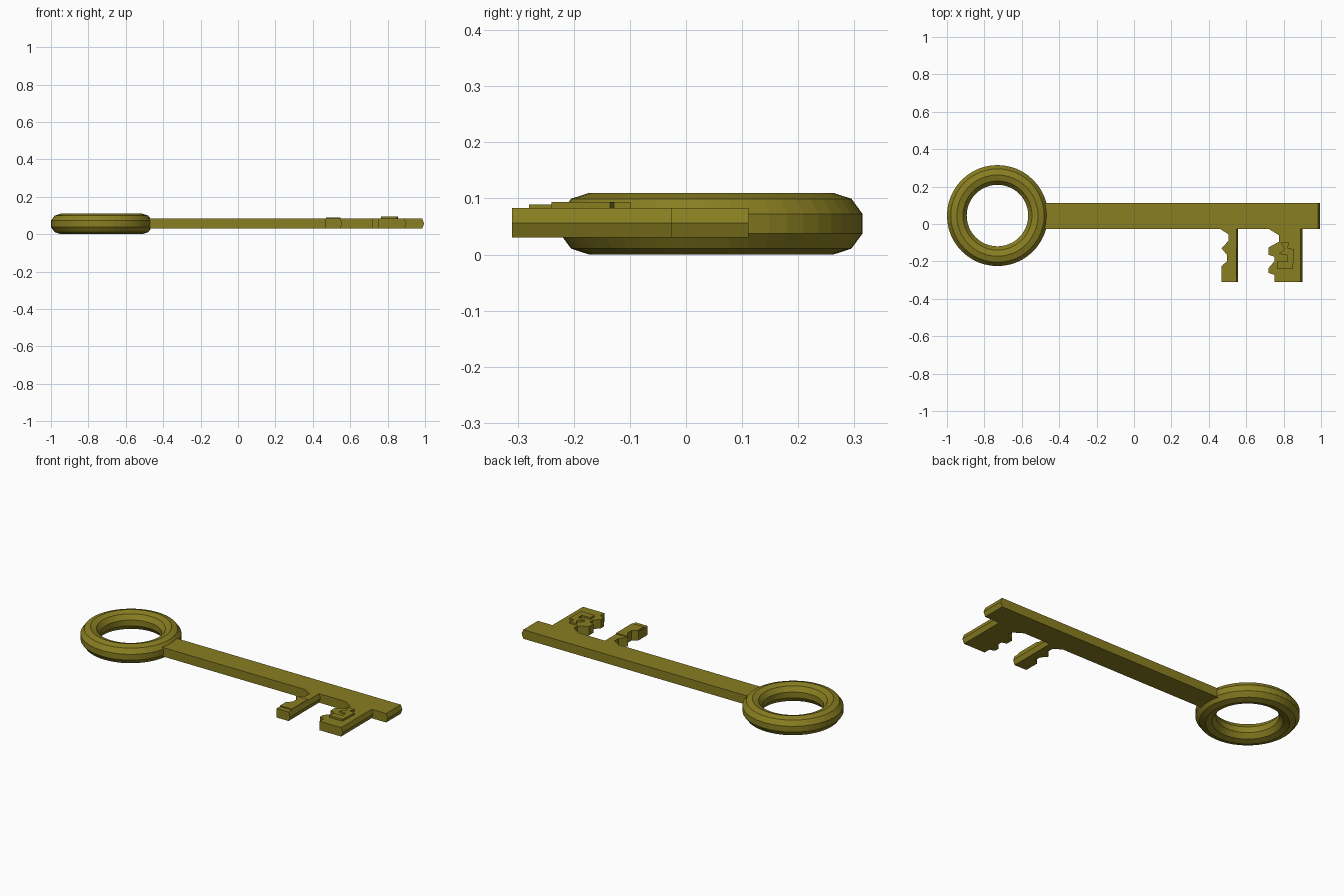
import bpy, bmesh, math

if "Cube" in bpy.data.objects:
    bpy.data.objects.remove(bpy.data.objects["Cube"])

brass = bpy.data.materials.new("old_brass")
brass.diffuse_color = (0.25, 0.21, 0.015, 1)
brass.use_nodes = True
brass.node_tree.nodes["Principled BSDF"].inputs["Base Color"].default_value = brass.diffuse_color


def finish(name, bm):
    bmesh.ops.recalc_face_normals(bm, faces=bm.faces)
    mesh = bpy.data.meshes.new(name)
    bm.to_mesh(mesh)
    bm.free()
    mesh.materials.append(brass)
    obj = bpy.data.objects.new(name, mesh)
    bpy.context.collection.objects.link(obj)
    return obj


def slab(name, outline, levels, ridge_x=()):
    """Stack an outline at several heights; x values in ridge_x bulge on inner levels."""
    bm = bmesh.new()
    rings = []
    for k, z in enumerate(levels):
        bulge = 0.01 if 0 < k < len(levels) - 1 else 0
        rings.append([bm.verts.new((x + (bulge if x in ridge_x else 0), y, z))
                      for x, y in outline])
    n = len(outline)
    for a, b in zip(rings, rings[1:]):
        for i in range(n):
            j = (i + 1) % n
            bm.faces.new((a[i], a[j], b[j], b[i]))
    bm.faces.new(rings[0][::-1])
    bm.faces.new(rings[-1])
    return finish(name, bm)


# Ring handle: ten-sided tube with a vertex at top and bottom
bm = bmesh.new()
seg, sides = 48, 10
rings = []
for i in range(seg):
    t = 2 * math.pi * i / seg
    ring = []
    for k in range(sides):
        p = math.radians(90) + 2 * math.pi * k / sides
        r = 0.2172 + 0.0555 * math.cos(p)
        ring.append(bm.verts.new((-0.73 + r * math.cos(t), 0.045 + r * math.sin(t),
                                  0.055 + 0.055 * math.sin(p))))
    rings.append(ring)
for i in range(seg):
    a, b = rings[i], rings[(i + 1) % seg]
    for k in range(sides):
        m = (k + 1) % sides
        bm.faces.new((a[k], b[k], b[m], a[m]))
finish("ring_handle", bm)

# Notched left edges of the two teeth, from shaft to tip
inner_edge = [(0.46, -0.026), (0.505, -0.055), (0.505, -0.09), (0.468, -0.13),
              (0.497, -0.165), (0.497, -0.2), (0.468, -0.225), (0.468, -0.31)]
outer_edge = [(0.72, -0.026), (0.775, -0.06), (0.775, -0.095), (0.72, -0.125),
              (0.72, -0.165), (0.75, -0.175), (0.75, -0.2), (0.72, -0.235),
              (0.72, -0.262), (0.75, -0.272), (0.75, -0.31)]

# Shaft and teeth as one blade with ridged right-hand edges
blade = ([(-0.495, 0.111), (-0.495, -0.026)] + inner_edge
         + [(0.547, -0.31), (0.547, -0.026)] + outer_edge
         + [(0.89, -0.31), (0.89, -0.026), (0.985, -0.026), (0.985, 0.111)])
slab("shaft_and_teeth", blade, (0.03, 0.0565, 0.083), (0.547, 0.89, 0.985))

# Low raised pad on the inner tooth
pad = [(0.47, -0.13), (0.497, -0.165), (0.497, -0.2), (0.47, -0.225),
       (0.47, -0.28), (0.547, -0.28), (0.547, -0.13)]
slab("inner_tooth_pad", pad, (0.078, 0.089))

# Raised hooked ridge on the outer tooth
hook = [(0.785, -0.098), (0.83, -0.098), (0.82, -0.128), (0.855, -0.135),
        (0.85, -0.24), (0.765, -0.24), (0.765, -0.2), (0.82, -0.2),
        (0.82, -0.168), (0.775, -0.16), (0.805, -0.135)]
slab("outer_tooth_ridge", hook, (0.078, 0.094))
